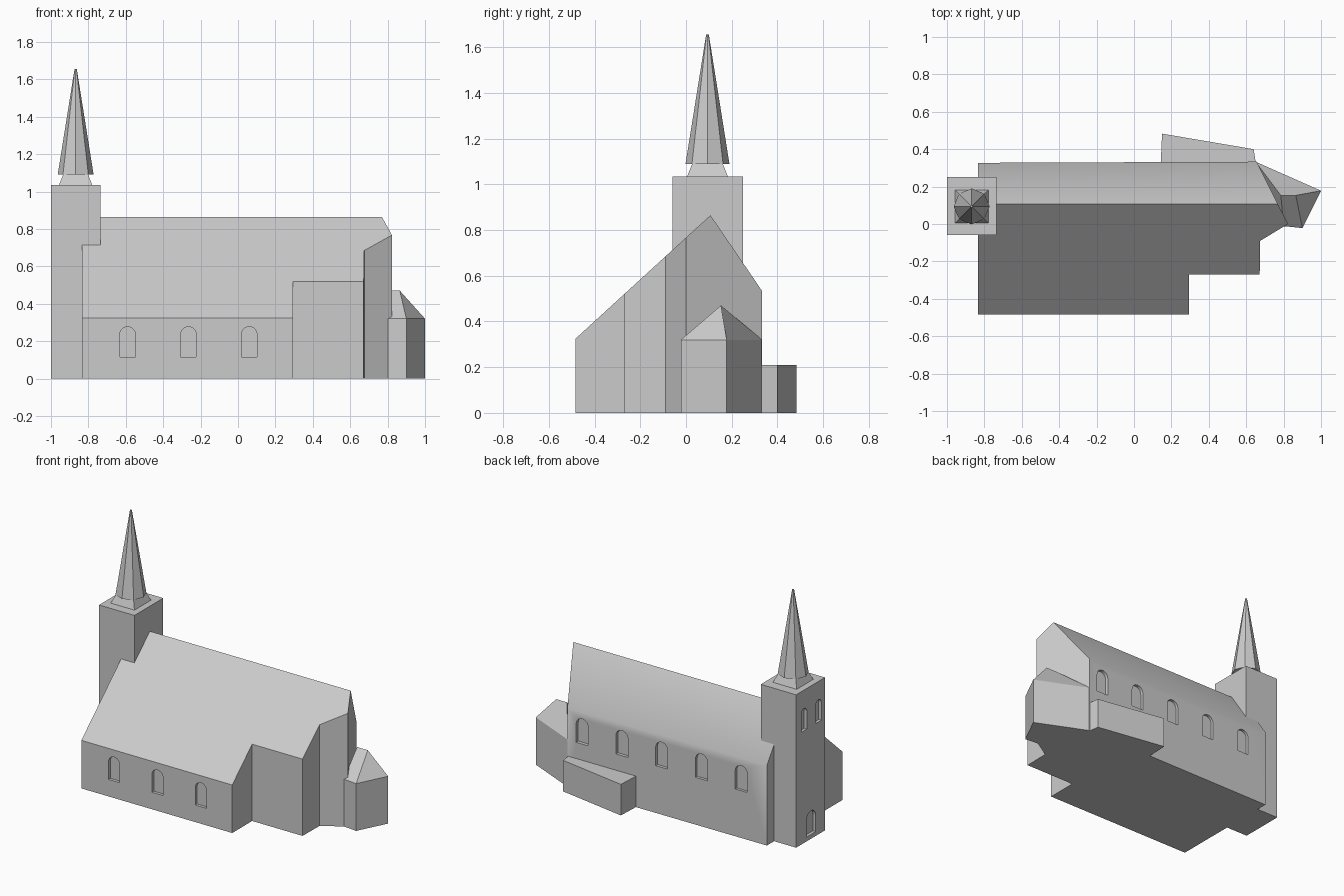
import bpy, bmesh, math
from mathutils import Vector

if "Cube" in bpy.data.objects:
    bpy.data.objects.remove(bpy.data.objects["Cube"])

stone = bpy.data.materials.new("light_grey_stone")
stone.diffuse_color = (0.6, 0.6, 0.6, 1)
stone.use_nodes = True
stone.node_tree.nodes["Principled BSDF"].inputs["Base Color"].default_value = stone.diffuse_color


def make(name, verts, faces):
    bm = bmesh.new()
    vs = [bm.verts.new(v) for v in verts]
    for f in faces:
        bm.faces.new([vs[i] for i in f])
    bmesh.ops.recalc_face_normals(bm, faces=bm.faces)
    me = bpy.data.meshes.new(name)
    bm.to_mesh(me)
    bm.free()
    me.materials.append(stone)
    ob = bpy.data.objects.new(name, me)
    bpy.context.collection.objects.link(ob)
    return ob


def shell(plan, height):
    """Floor and walls over a plan; height(x, y) gives the wall top."""
    n = len(plan)
    verts = [(x, y, 0) for x, y in plan] + [(x, y, height(x, y)) for x, y in plan]
    faces = [list(range(n))]
    faces += [[i, (i + 1) % n, n + (i + 1) % n, n + i] for i in range(n)]
    return verts, faces


def block(name, plan, top):
    n = len(plan)
    verts, faces = shell(plan, lambda x, y: top)
    return make(name, verts, faces + [list(range(n, 2 * n))])


def arch(width, low, high, segs=10):
    """Round-headed opening outline as (sideways, z) pairs."""
    r = width / 2
    pts = [(-r, low), (r, low)]
    return pts + [(r * math.cos(math.pi * i / segs), high - r + r * math.sin(math.pi * i / segs))
                  for i in range(segs + 1)]


def cut_openings(target, openings):
    """Recess (origin, sideways axis, inward axis, outline) openings into a wall."""
    verts, faces = [], []
    for origin, side, inward, outline in openings:
        o, s, d = Vector(origin), Vector(side), Vector(inward)
        base, n = len(verts), len(outline)
        for depth in (-0.03, 0.02):
            verts += [o + s * a + Vector((0, 0, z)) + d * depth for a, z in outline]
        faces += [[base + i for i in range(n)], [base + n + i for i in range(n)]]
        faces += [[base + i, base + (i + 1) % n, base + n + (i + 1) % n, base + n + i] for i in range(n)]
    cutter = make(target.name + "_cutter", verts, faces)
    cutter.hide_render = True
    mod = target.modifiers.new("openings", 'BOOLEAN')
    mod.operation, mod.solver, mod.object = 'DIFFERENCE', 'EXACT', cutter
    bpy.context.view_layer.objects.active = target
    bpy.ops.object.modifier_apply(modifier=mod.name)
    bpy.data.objects.remove(cutter)


# Nave: stepped plan under one uneven gable roof
RIDGE_Y, RIDGE_Z = 0.107, 0.865


def roof(x, y):
    d = y - RIDGE_Y
    return RIDGE_Z - (d * 1.467 if d > 0 else -d * 0.915)


plan = [(-0.835, RIDGE_Y), (-0.835, -0.483), (0.295, -0.483), (0.295, -0.27), (0.672, -0.27),
        (0.675, -0.09), (0.823, 0.0), (0.769, RIDGE_Y), (0.655, 0.333), (-0.835, 0.327)]
v, f = shell(plan, roof)
f += [[10 + i for i in range(8)], [17, 18, 19, 10]]
nave = make("nave", v, f)
cut_openings(nave,
             [((x, -0.483, 0), (1, 0, 0), (0, 1, 0), arch(0.083, 0.115, 0.277)) for x in (-0.59, -0.265, 0.06)] +
             [((0.545 - 0.297 * i, 0.33, 0), (1, 0, 0), (0, -1, 0), arch(0.09, 0.32, 0.49)) for i in range(5)])

# Low annex on the north side
block("north_annex", [(0.142, 0.30), (0.15, 0.483), (0.64, 0.40), (0.655, 0.30)], 0.21)

# Small hipped sacristy at the east end
v, f = shell([(0.65, 0.333), (0.80, -0.012), (0.835, -0.015), (0.90, -0.022), (1.0, 0.178)],
             lambda x, y: 0.32)
v += [(0.785, 0.153, 0.47), (0.865, 0.153, 0.47)]
f += [[5, 6, 10], [6, 7, 10], [7, 8, 11, 10], [8, 9, 11], [9, 5, 10, 11]]
make("sacristy", v, f)

# Tower with west door and paired belfry windows
tower = block("tower", [(-1.0, -0.058), (-0.735, -0.058), (-0.735, 0.25), (-1.0, 0.25)], 1.035)
cut_openings(tower, [((-1.0, y, 0), (0, 1, 0), (1, 0, 0), arch(w, lo, hi)) for y, w, lo, hi in
                     ((0.09, 0.095, 0.03, 0.19), (0.165, 0.06, 0.76, 0.91), (0.01, 0.06, 0.76, 0.91))])


# Spire: tapered square foot, then an octagonal needle
def taper(name, sides, turn, r0, z0, r1, z1):
    ring = [math.tau * i / sides + turn for i in range(sides)]
    verts = [(-0.868 + r * math.cos(a), 0.094 + r * math.sin(a), z)
             for r, z in ((r0, z0), (r1, z1)) for a in ring]
    n = sides
    faces = [list(range(n)), list(range(n, 2 * n))]
    faces += [[i, (i + 1) % n, n + (i + 1) % n, n + i] for i in range(n)]
    return make(name, verts, faces)


taper("spire_foot", 4, math.pi / 4, 0.091 * math.sqrt(2), 1.03, 0.066 * math.sqrt(2), 1.092)
taper("spire", 8, 0, 0.096, 1.09, 0.006, 1.655)

# Soft shading across the north eave only; other edges stay sharp
for o in bpy.context.selected_objects:
    o.select_set(False)
nave.select_set(True)
bpy.context.view_layer.objects.active = nave
bpy.ops.object.shade_smooth_by_angle(angle=math.radians(40))
